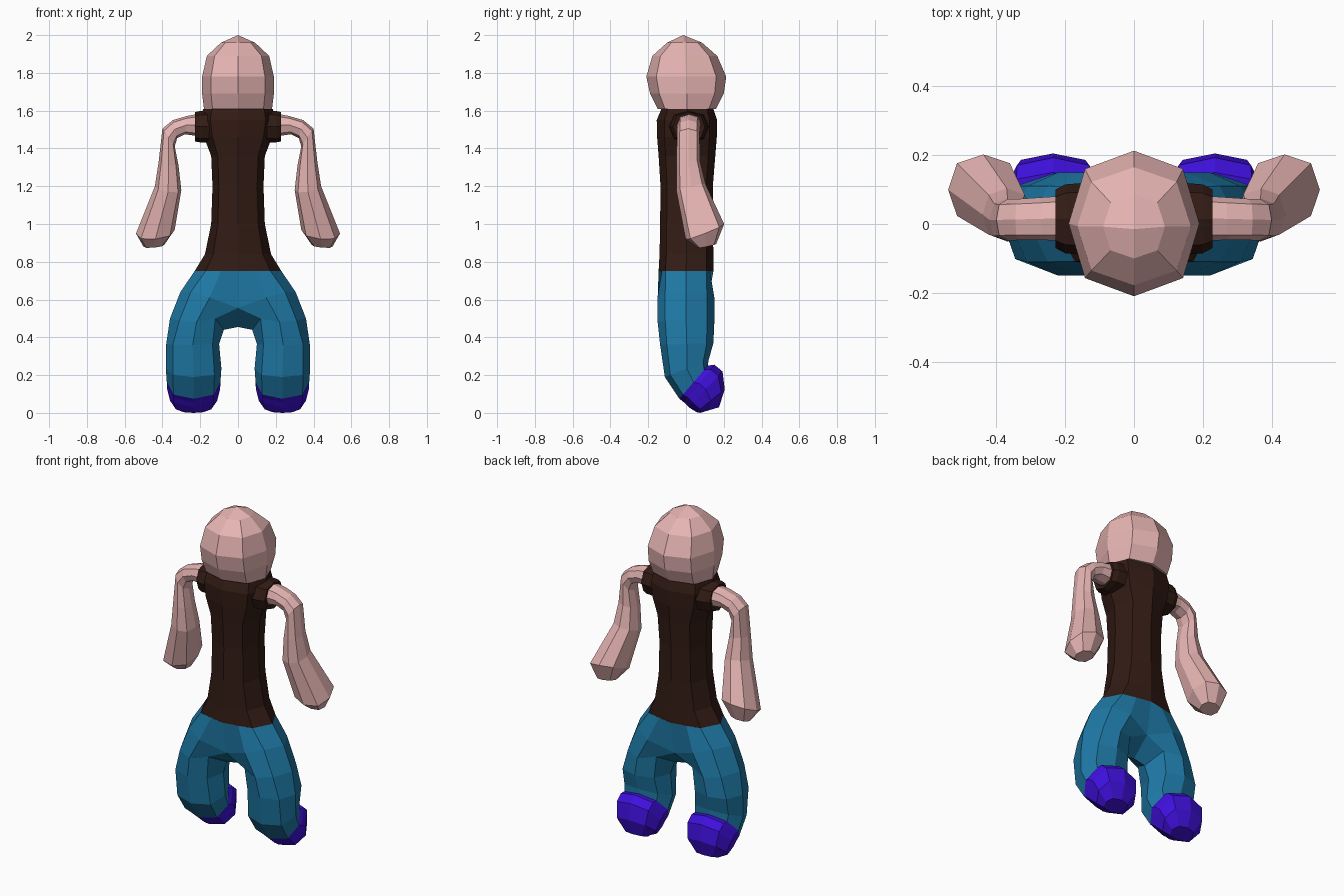
import bpy, bmesh, math
from mathutils import Vector as V

if "Cube" in bpy.data.objects:
    bpy.data.objects.remove(bpy.data.objects["Cube"])


def material(name, rgb):
    m = bpy.data.materials.new(name)
    m.diffuse_color = (*rgb, 1)
    m.use_nodes = True
    m.node_tree.nodes["Principled BSDF"].inputs["Base Color"].default_value = m.diffuse_color
    return m


SKIN = material("skin", (0.79, 0.46, 0.45))
BROWN = material("brown", (0.032, 0.011, 0.007))
TEAL = material("teal", (0.013, 0.19, 0.38))
PURPLE = material("purple", (0.05, 0.005, 0.72))


def ring(p, q, v, k=0.75):
    """Eight-sided section spanning p to q, with half-width vector v."""
    p, q, v = V(p), V(q), V(v)
    c, u = (p + q) / 2, (q - p) / 2
    signs = [(1, 0), (k, k), (0, 1), (-k, k), (-1, 0), (-k, -k), (0, -1), (k, -k)]
    return [c + u * a + v * b for a, b in signs]


def flat(z, w, y0, y1, cx=0):
    y = (y0 + y1) / 2
    return ring((cx - w, y, z), (cx + w, y, z), (0, (y1 - y0) / 2, 0))


def loft(name, rings, mat, start=True, end=True, tip=None, mirror=False):
    bm = bmesh.new()
    rows = [[bm.verts.new(p) for p in r] for r in rings]
    for a, b in zip(rows, rows[1:]):
        for i in range(8):
            j = (i + 1) % 8
            bm.faces.new((a[i], a[j], b[j], b[i]))
    if start:
        bm.faces.new(rows[0][::-1])
    if tip:
        t = bm.verts.new(tip)
        for i in range(0, 8, 2):
            r = rows[-1]
            bm.faces.new((r[i], r[i + 1], r[(i + 2) % 8], t))
    elif end:
        bm.faces.new(rows[-1])
    bmesh.ops.recalc_face_normals(bm, faces=bm.faces)
    if mirror:
        # open the seam on the centre plane
        seam = [f for f in bm.faces if all(abs(v.co.x) < 1e-4 for v in f.verts)]
        bmesh.ops.delete(bm, geom=seam, context='FACES')
    me = bpy.data.meshes.new(name)
    bm.to_mesh(me)
    bm.free()
    me.materials.append(mat)
    ob = bpy.data.objects.new(name, me)
    bpy.context.collection.objects.link(ob)
    if mirror:
        ob.modifiers.new("mirror", 'MIRROR').use_clip = True
    return ob


# head
loft("head", [flat(*r) for r in [
    (1.61, .18, -.15, .16), (1.69, .19, -.19, .20), (1.78, .19, -.21, .213),
    (1.89, .165, -.178, .165), (1.96, .09, -.10, .085)]], SKIN, tip=(0, -.015, 2.0))

# torso
loft("torso", [flat(*r) for r in [
    (.75, .23, -.145, .145), (.84, .175, -.14, .145), (1.0, .142, -.137, .142),
    (1.2, .135, -.135, .142), (1.36, .142, -.145, .155), (1.46, .18, -.153, .163),
    (1.55, .195, -.155, .165), (1.61, .185, -.13, .145)]], BROWN, start=False)

# short sleeves
loft("sleeves", [ring((x, .015, 1.515 - h), (x, .015, 1.515 + h), (0, d, 0))
                 for x, h, d in [(.14, .085, .105), (.20, .083, .10), (.228, .078, .085),
                                 (.222, .055, .06)]],
     BROWN, end=False, mirror=True)

# arms: inner edge, outer edge (x, z), centre y, half depth, front-to-back rise
arm = [((.17, 1.46), (.17, 1.59), .018, .066, 0),
       ((.28, 1.475), (.27, 1.572), .015, .062, 0),
       ((.322, 1.455), (.345, 1.55), .013, .06, 0),
       ((.335, 1.41), (.40, 1.505), .012, .06, 0),
       ((.315, 1.31), (.42, 1.33), .012, .063, .01),
       ((.30, 1.18), (.44, 1.20), .027, .077, .02),
       ((.335, .97), (.54, .95), .10, .102, .04),
       ((.39, .89), (.50, .88), .11, .05, .01)]
loft("arms", [ring((a[0], y, a[1]), (b[0], y, b[1]), (0, d, r)) for a, b, y, d, r in arm],
     SKIN, mirror=True)


# trousers: hip sections, then tilted leg sections
def hip(pts):
    back = [V(p) for p in pts]
    return back + [V((p.x, -p.y, p.z)) for p in back[3:0:-1]]


def leg(cx, w, front, back):
    f, b = V((0, *front)), V((0, *back))
    c, h = (f + b) / 2, (b - f) / 2
    return ring((cx - w, c.y, c.z), (cx + w, c.y, c.z), h)


hips = [hip([(.23, 0, .75), (.1725, .10875, .75), (.09, .1268, .75), (0, .145, .75), (0, 0, .75)]),
        hip([(.305, 0, .64), (.25, .11, .64), (.15, .15, .61), (0, .11, .555), (0, 0, .455)]),
        hip([(.36, 0, .50), (.31, .11, .49), (.22, .15, .48), (.12, .11, .50), (.075, 0, .44)])]
cuff = leg(.235, .142, (-.035, .075), (.115, .25))
legs = [leg(.24, .14, (-.137, .36), (.145, .37)),
        leg(.235, .147, (-.112, .19), (.12, .28)), cuff]
loft("trousers", hips + legs, TEAL, start=False, end=False, mirror=True)

# shoes
loft("shoes", [cuff,
               leg(.235, .142, (-.01, .055), (.15, .255)),
               leg(.235, .14, (.015, .03), (.193, .22)),
               leg(.235, .125, (.055, .004), (.205, .125)),
               leg(.235, .07, (.075, .0), (.175, .03))],
     PURPLE, start=False, mirror=True)
